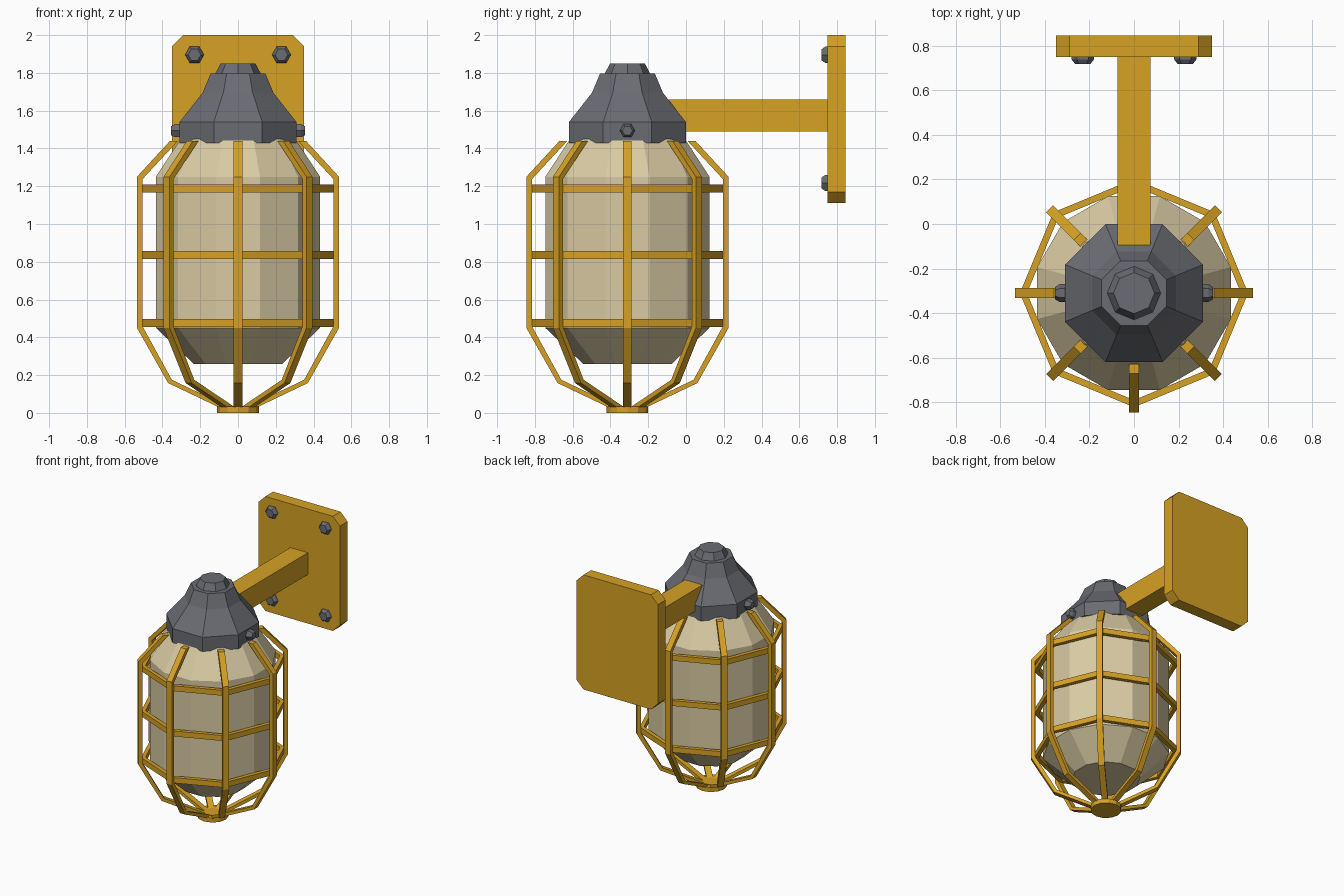
import bpy, bmesh, math
from mathutils import Matrix, Vector

if "Cube" in bpy.data.objects:
    bpy.data.objects.remove(bpy.data.objects["Cube"])

AXIS_Y = -0.31  # lamp body axis


def material(name, rgb):
    m = bpy.data.materials.new(name)
    m.diffuse_color = (*rgb, 1)
    m.use_nodes = True
    m.node_tree.nodes["Principled BSDF"].inputs["Base Color"].default_value = m.diffuse_color
    return m


YELLOW = material("yellow paint", (0.68, 0.36, 0.018))
GREY = material("dark grey metal", (0.145, 0.15, 0.168))
GLASS = material("cream glass", (0.70, 0.60, 0.37))


def finish(bm, name, mat, matrix=Matrix()):
    bm.transform(matrix)
    bmesh.ops.recalc_face_normals(bm, faces=bm.faces)
    me = bpy.data.meshes.new(name)
    bm.to_mesh(me)
    bm.free()
    me.materials.append(mat)
    ob = bpy.data.objects.new(name, me)
    bpy.context.collection.objects.link(ob)
    return ob


def lathe(name, profile, sides, turn, mat, matrix, closed=False):
    """Faceted solid of revolution; closed profiles make a hollow ring."""
    bm = bmesh.new()
    loops = []
    for r, z in profile:
        angles = [math.radians(turn) + math.tau * i / sides for i in range(sides)]
        loops.append([bm.verts.new((r * math.cos(a), r * math.sin(a), z)) for a in angles])
    pairs = list(zip(loops, loops[1:]))
    if closed:
        pairs.append((loops[-1], loops[0]))
    else:
        bm.faces.new(loops[0])
        bm.faces.new(loops[-1])
    for a, b in pairs:
        for i in range(sides):
            j = (i + 1) % sides
            bm.faces.new((a[i], a[j], b[j], b[i]))
    return finish(bm, name, mat, matrix)


def prism(name, outline, depth, mat, matrix):
    """Extrude an XZ outline along Y, centred."""
    bm = bmesh.new()
    f = bm.faces.new([bm.verts.new((x, -depth / 2, z)) for x, z in outline])
    new = bmesh.ops.extrude_face_region(bm, geom=[f])["geom"]
    bmesh.ops.translate(bm, vec=Vector((0, depth, 0)),
                        verts=[v for v in new if isinstance(v, bmesh.types.BMVert)])
    return finish(bm, name, mat, matrix)


T = Matrix.Translation
body = T((0, AXIS_Y, 0))

# Glass jar, cap and cap knob
lathe("glass_jar", [(0.243, 0.26), (0.45, 0.45), (0.45, 1.25), (0.315, 1.45)], 12, 15, GLASS, body)
lathe("cap", [(0.335, 1.43), (0.335, 1.54), (0.203, 1.695), (0.157, 1.797)], 8, 22.5, GREY, body)
lathe("cap_knob", [(0.12, 1.78), (0.12, 1.797), (0.092, 1.85)], 8, 0, GREY, body)

# Cage: eight bent ribs, three hoops and a bottom disc
rib = [(0.36, 1.44), (0.535, 1.25), (0.535, 0.45), (0.37, 0.158), (0.06, 0.01),
       (0.05, 0.032), (0.35, 0.175), (0.505, 0.458), (0.505, 1.238), (0.318, 1.44)]
for i in range(8):
    prism(f"cage_rib_{i + 1}", rib, 0.045, YELLOW, body @ Matrix.Rotation(i * math.pi / 4, 4, 'Z'))
for i, z in enumerate((0.475, 0.837, 1.188)):
    lathe(f"cage_hoop_{i + 1}", [(0.48, z - 0.021), (0.512, z - 0.021), (0.512, z + 0.021), (0.48, z + 0.021)],
          8, 0, YELLOW, body, closed=True)
lathe("cage_bottom_disc", [(0.11, 0.0), (0.11, 0.035)], 12, 0, YELLOW, body)

# Wall plate with clipped corners, and the arm
w, lo, hi, c = 0.35, 1.11, 2.0, 0.06
plate = [(-w + c, lo), (w - c, lo), (w, lo + c), (w, hi - c),
         (w - c, hi), (-w + c, hi), (-w, hi - c), (-w, lo + c)]
prism("wall_plate", plate, 0.095, YELLOW, T((0, 0.7975, 0)))
prism("arm", [(-0.075, 1.49), (0.075, 1.49), (0.075, 1.66), (-0.075, 1.66)], 0.96, YELLOW,
      T((0, 0.28, 0)))

# Hex bolts on the plate and on both sides of the cap
bolt = [(0.05, -0.01), (0.05, 0.012), (0.034, 0.032)]
for x in (-0.23, 0.23):
    for z in (1.217, 1.896):
        lathe("plate_bolt", bolt, 6, 0, GREY, T((x, 0.75, z)) @ Matrix.Rotation(math.pi / 2, 4, 'X'))
cap_bolt = [(0.04, -0.01), (0.04, 0.025), (0.027, 0.046)]
for s in (-1, 1):
    lathe("cap_bolt", cap_bolt, 6, 90, GREY,
          T((s * 0.309, AXIS_Y, 1.494)) @ Matrix.Rotation(s * math.pi / 2, 4, 'Y'))
